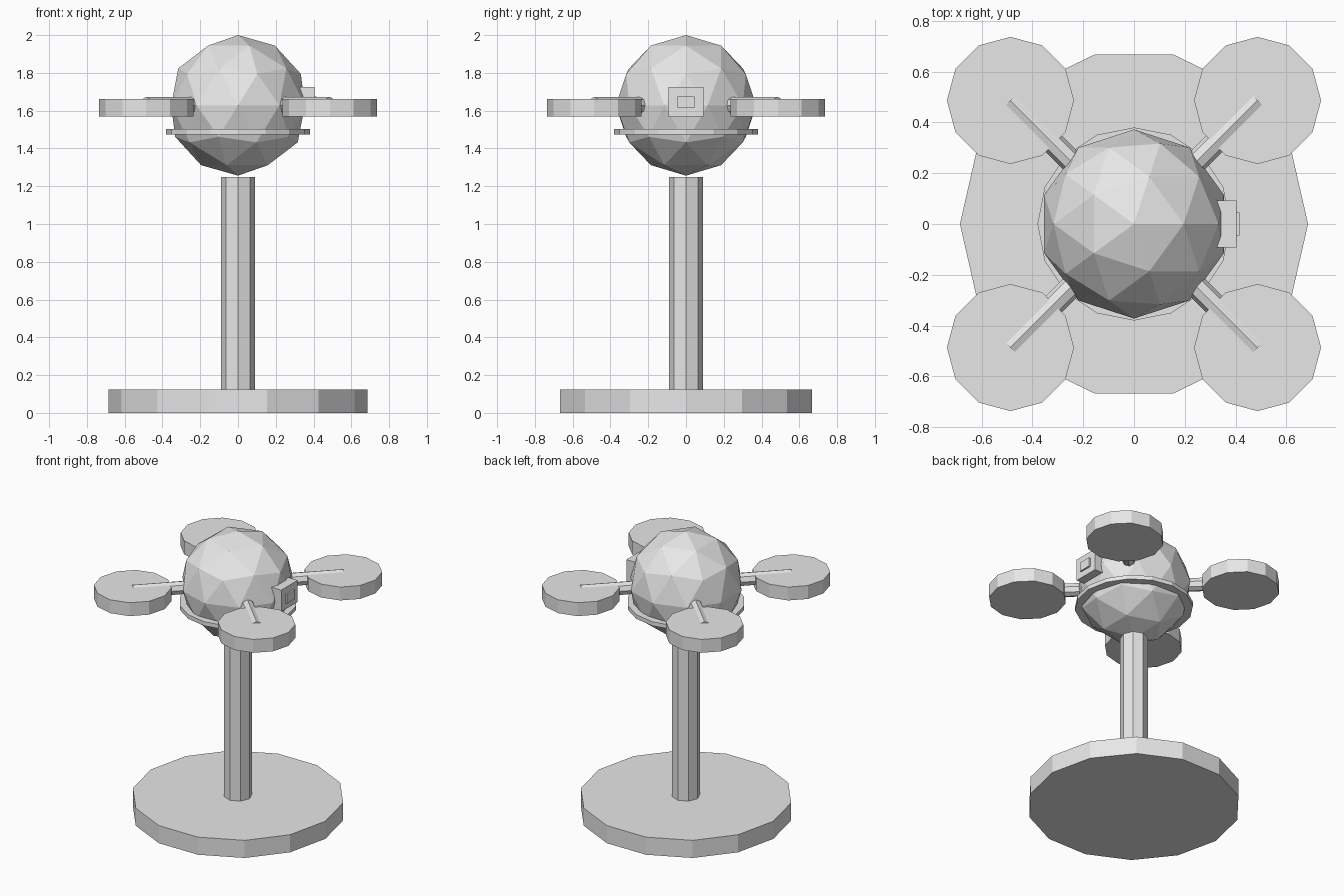
import bpy
import bmesh
from math import cos, sin, pi, radians
from mathutils import Matrix, Vector

cube = bpy.data.objects.get("Cube")
if cube:
    bpy.data.objects.remove(cube, do_unlink=True)

# Single plain material
GREY = (0.8, 0.8, 0.8, 1.0)
grey = bpy.data.materials.new("light_grey")
grey.use_nodes = True
grey.diffuse_color = GREY
grey.node_tree.nodes["Principled BSDF"].inputs["Base Color"].default_value = GREY


def finish(name, bm):
    """Turn a bmesh into a flat-shaded object."""
    bmesh.ops.recalc_face_normals(bm, faces=bm.faces)
    mesh = bpy.data.meshes.new(name)
    bm.to_mesh(mesh)
    bm.free()
    mesh.materials.append(grey)
    obj = bpy.data.objects.new(name, mesh)
    bpy.context.collection.objects.link(obj)
    return obj


def prism(name, sides, radius, low, high, matrix=Matrix()):
    """Upright regular prism with a corner on +x, then transformed."""
    bm = bmesh.new()
    angles = [2 * pi * i / sides for i in range(sides)]
    face = bm.faces.new([bm.verts.new((radius * cos(a), radius * sin(a), low)) for a in angles])
    top = bmesh.ops.extrude_face_region(bm, geom=[face], use_keep_orig=True)["geom"]
    bmesh.ops.translate(bm, vec=(0, 0, high - low),
                        verts=[v for v in top if isinstance(v, bmesh.types.BMVert)])
    bm.transform(matrix)
    return finish(name, bm)


def box(name, low, high):
    """Axis-aligned box between two corners."""
    low, high = Vector(low), Vector(high)
    bm = bmesh.new()
    bmesh.ops.create_cube(bm, size=1)
    bm.transform(Matrix.Translation((low + high) / 2) @ Matrix.Diagonal(high - low).to_4x4())
    return finish(name, bm)


BODY_Z = 1.628

# Stand
prism("stand_base", 14, 0.685, 0, 0.125)
prism("stand_column", 8, 0.09, 0.12, 1.25)

# Faceted round body with a thin belt
bm = bmesh.new()
bmesh.ops.create_icosphere(bm, subdivisions=2, radius=0.372,
                           matrix=Matrix.Translation((0, 0, BODY_Z)))
finish("body", bm)
prism("body_belt", 16, 0.38, 1.473, 1.502)

# Four diagonal arms, each ending in the middle of a rotor disc
REACH = 0.6875
corners = {"back_left": 45, "back_right": 135, "front_right": 225, "front_left": 315}
for corner, angle in corners.items():
    a = radians(angle)
    lay_out = (Matrix.Translation((0, 0, BODY_Z)) @ Matrix.Rotation(a, 4, "Z")
               @ Matrix.Rotation(pi / 2, 4, "Y"))
    prism("arm_" + corner, 8, 0.045, 0.2, REACH, lay_out)
    spot = Matrix.Translation((REACH * cos(a), REACH * sin(a), 0))
    prism("rotor_" + corner, 12, 0.25, 1.568, 1.663, spot)

# Camera housing and lens on the side of the body
box("side_housing", (0.28, -0.092, 1.57), (0.404, 0.092, 1.724))
box("side_lens", (0.39, -0.045, 1.613), (0.416, 0.045, 1.676))
